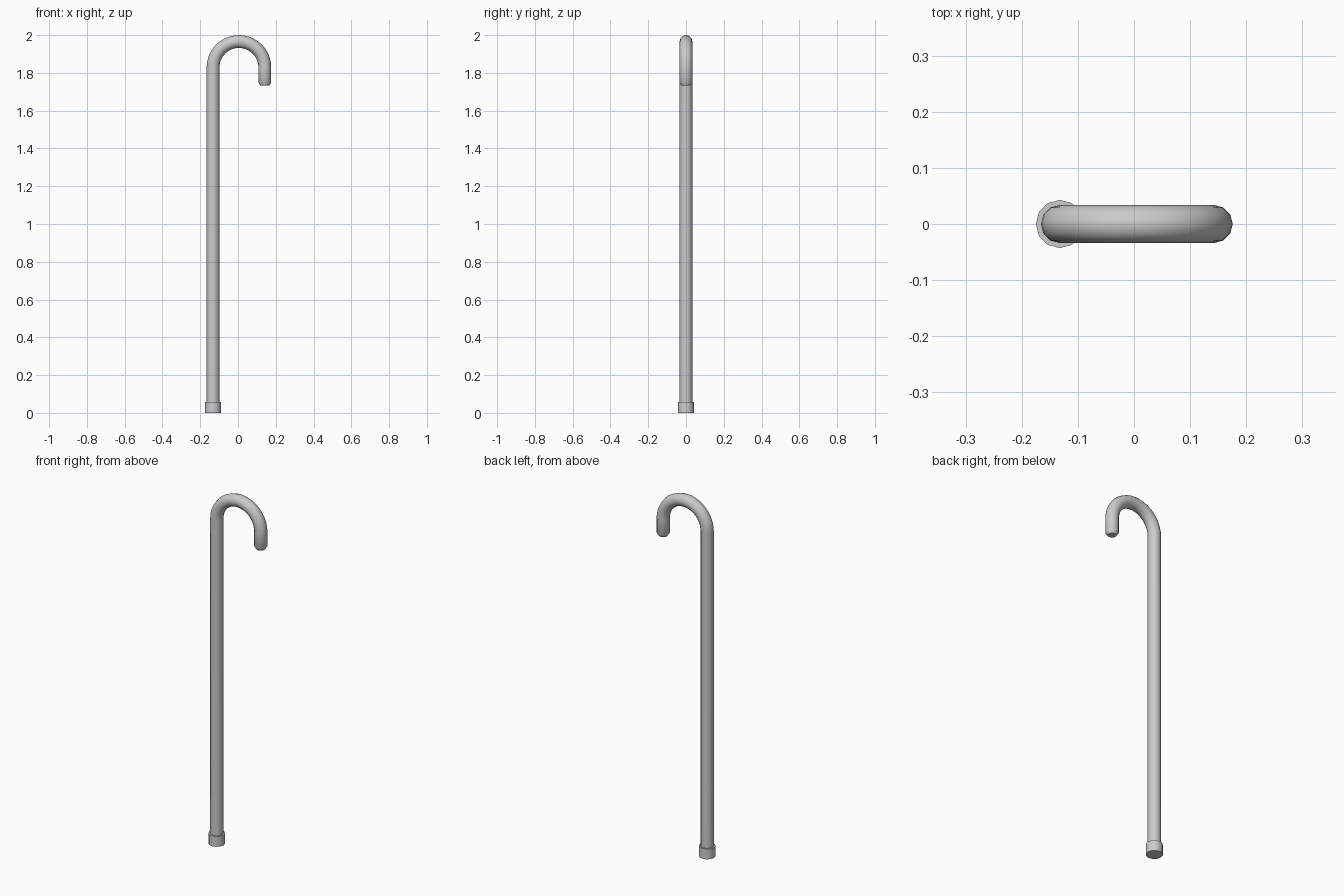
import bpy, bmesh, math
from mathutils import Vector

if "Cube" in bpy.data.objects:
    bpy.data.objects.remove(bpy.data.objects["Cube"])

SIDES = 12
SHAFT_X, HOOK_R, TUBE_R = -0.132, 0.137, 0.034
ARC_X, ARC_Z = SHAFT_X + HOOK_R, 2.0 - HOOK_R - TUBE_R


def tube(name, stations):
    """Loft capped rings; each station is (x, z, tilt, radius) in the xz plane."""
    bm = bmesh.new()
    rings = []
    for x, z, tilt, r in stations:
        across = Vector((math.cos(tilt), 0, math.sin(tilt)))
        ring = []
        for i in range(SIDES):
            a = math.tau * i / SIDES
            p = Vector((x, 0, z)) + across * r * math.cos(a)
            p.y = r * math.sin(a)
            ring.append(bm.verts.new(p))
        rings.append(ring)
    for lo, hi in zip(rings, rings[1:]):
        for i in range(SIDES):
            j = (i + 1) % SIDES
            bm.faces.new((lo[i], lo[j], hi[j], hi[i]))
    bm.faces.new(rings[0][::-1])
    bm.faces.new(rings[-1])
    bmesh.ops.recalc_face_normals(bm, faces=bm.faces)
    mesh = bpy.data.meshes.new(name)
    bm.to_mesh(mesh)
    bm.free()
    ob = bpy.data.objects.new(name, mesh)
    bpy.context.collection.objects.link(ob)
    bpy.ops.object.select_all(action='DESELECT')
    ob.select_set(True)
    bpy.context.view_layer.objects.active = ob
    bpy.ops.object.shade_smooth_by_angle(angle=math.radians(35))
    return ob


# Shaft, bent handle and chamfered tip as one continuous tube
path = [(SHAFT_X, 0.03, 0, TUBE_R)]
STEPS = 20
for k in range(STEPS + 1):
    t = math.pi * k / STEPS
    path.append((ARC_X - HOOK_R * math.cos(t), ARC_Z + HOOK_R * math.sin(t), -t, TUBE_R))
tip_x = ARC_X + HOOK_R
path += [(tip_x, 1.748, -math.pi, TUBE_R), (tip_x, 1.732, -math.pi, 0.023)]
tube("cane_shaft_and_handle", path)

# Wider foot cap at the ground
tube("foot_cap", [(SHAFT_X, 0, 0, 0.043), (SHAFT_X, 0.058, 0, 0.043)])
